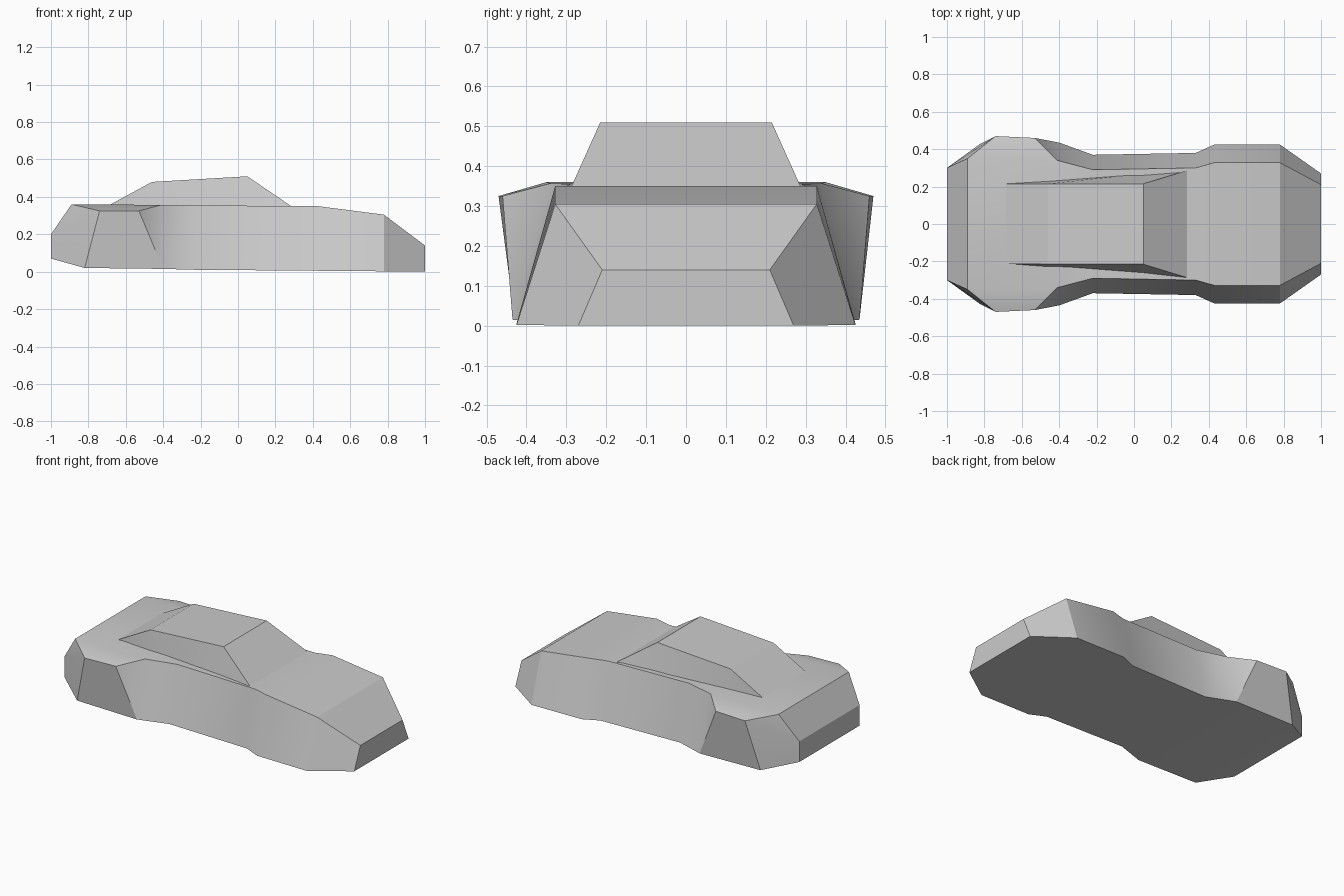
import bpy, bmesh, math

cube = bpy.data.objects.get("Cube")
if cube:
    bpy.data.objects.remove(cube, do_unlink=True)

paint = bpy.data.materials.new("grey paint")
paint.use_nodes = True
GREY = (0.6, 0.6, 0.6, 1)
paint.diffuse_color = GREY
paint.node_tree.nodes["Principled BSDF"].inputs["Base Color"].default_value = GREY


def loft(name, sections, angle):
    """Skin half sections, listed from bottom to top, mirrored across y = 0."""
    bm = bmesh.new()
    rings = []
    for half in sections:
        ring = half + [(x, -y, z) for x, y, z in reversed(half)]
        rings.append([bm.verts.new(p) for p in ring])
    n = len(rings[0])
    for a, b in zip(rings, rings[1:]):
        for i in range(n):
            j = (i + 1) % n
            bm.faces.new((a[i], a[j], b[j], b[i]))
    bm.faces.new(rings[0])
    bm.faces.new(rings[-1])
    bmesh.ops.remove_doubles(bm, verts=bm.verts, dist=0.0005)
    bmesh.ops.recalc_face_normals(bm, faces=bm.faces)
    mesh = bpy.data.meshes.new(name)
    bm.to_mesh(mesh)
    bm.free()
    mesh.materials.append(paint)
    obj = bpy.data.objects.new(name, mesh)
    bpy.context.collection.objects.link(obj)
    bpy.ops.object.select_all(action='DESELECT')
    obj.select_set(True)
    bpy.context.view_layer.objects.active = obj
    bpy.ops.object.shade_smooth_by_angle(angle=math.radians(angle))
    return obj


def slab(x, sill, sill_z, deck, deck_z):
    """Plain section: sill and deck edges only, the shoulder merges into the deck."""
    top = (x, deck, deck_z)
    return [(x, sill, sill_z), top, top]


# Body shell, nose to tail
arch_sill, arch_deck = (-0.40, 0.435, 0.015), (-0.41, 0.34, 0.357)
body = [
    slab(1.0, 0.27, 0.0, 0.21, 0.14),
    slab(0.78, 0.425, 0.002, 0.328, 0.305),
    slab(0.43, 0.425, 0.005, 0.328, 0.35),
    slab(0.33, 0.38, 0.006, 0.30, 0.35),
    slab(-0.22, 0.37, 0.01, 0.29, 0.355),
    # rear fender, flaring out to an overhanging shoulder
    [arch_sill, arch_deck, arch_deck],
    [arch_sill, (-0.53, 0.46, 0.325), arch_deck],
    [(-0.82, 0.43, 0.02), (-0.74, 0.47, 0.325), (-0.89, 0.35, 0.36)],
    slab(-1.0, 0.30, 0.07, 0.30, 0.20),
]
loft("body_shell", body, 25)

# Cabin, windscreen to rear deck
FLOOR = 0.32
cabin = [
    [(x, y, FLOOR), (x, y, z)] for x, y, z in (
        (0.285, 0.287, 0.35), (0.05, 0.215, 0.51),
        (-0.46, 0.215, 0.48), (-0.69, 0.215, 0.355))
]
# the lower edge runs straight from the windscreen foot to the rear
for section in cabin:
    x = section[0][0]
    t = (0.285 - x) / 0.975
    section[0] = (x, 0.287 - 0.072 * t, FLOOR)
loft("cabin", cabin, 25)
